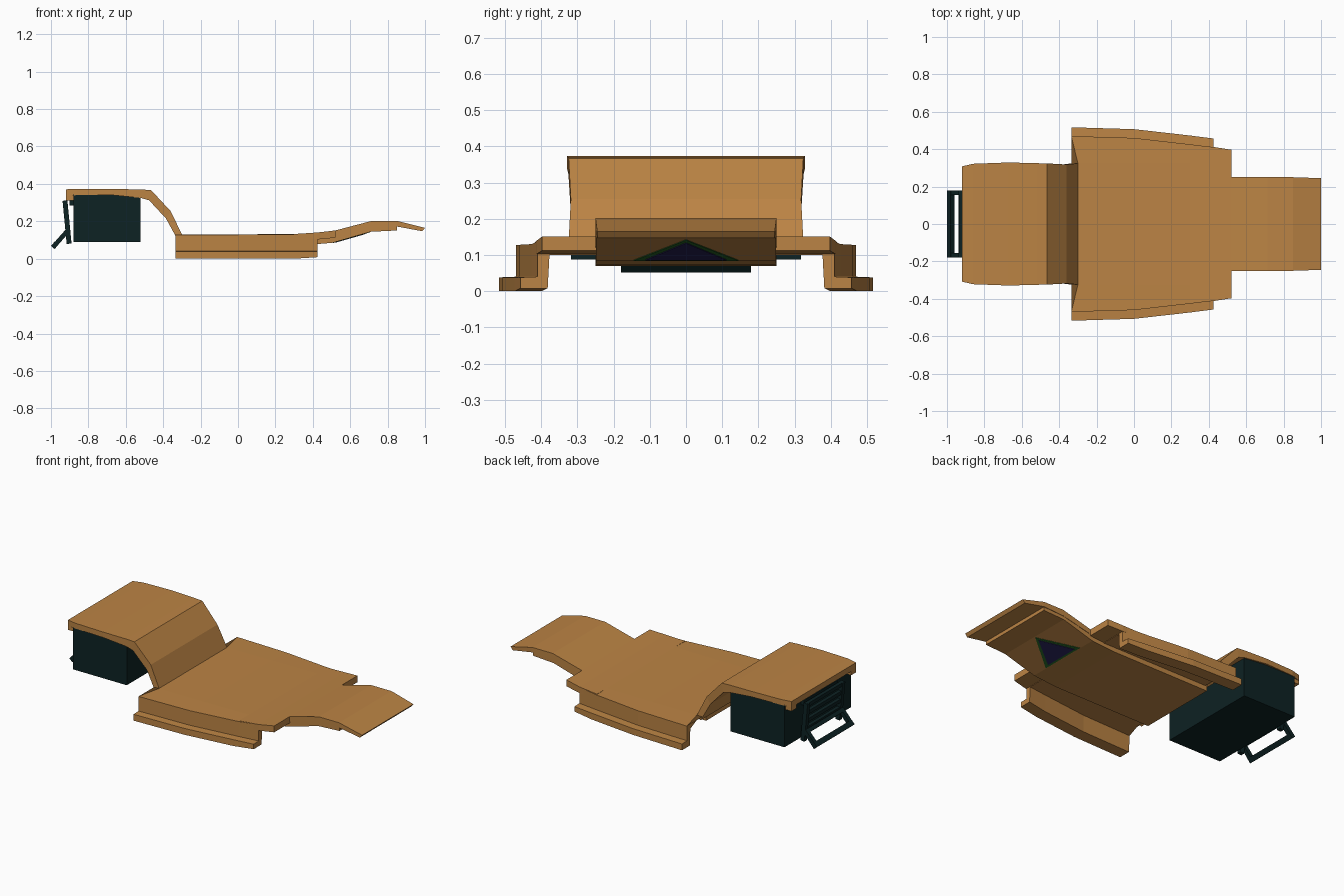
import bpy, bmesh, math
from mathutils import Matrix

if "Cube" in bpy.data.objects:
    bpy.data.objects.remove(bpy.data.objects["Cube"])


def material(name, rgb):
    m = bpy.data.materials.new(name)
    m.diffuse_color = (*rgb, 1)
    m.use_nodes = True
    m.node_tree.nodes["Principled BSDF"].inputs["Base Color"].default_value = m.diffuse_color
    return m


BROWN = material("ochre brown", (0.50, 0.23, 0.058))
TEAL = material("dark teal", (0.004, 0.016, 0.017))
NAVY = material("navy", (0.02, 0.015, 0.09))
GREEN = material("green", (0.02, 0.12, 0.02))


def finish(bm, name, mat):
    bmesh.ops.recalc_face_normals(bm, faces=bm.faces)
    me = bpy.data.meshes.new(name)
    bm.to_mesh(me)
    bm.free()
    me.materials.append(mat)
    ob = bpy.data.objects.new(name, me)
    bpy.context.collection.objects.link(ob)
    return ob


def loft(name, rings, mat):
    """Closed rings of equal length joined in order, ends capped."""
    bm = bmesh.new()
    vs = [[bm.verts.new(p) for p in r] for r in rings]
    n = len(rings[0])
    for a, b in zip(vs, vs[1:]):
        for i in range(n):
            j = (i + 1) % n
            bm.faces.new((a[i], a[j], b[j], b[i]))
    bm.faces.new(vs[0])
    bm.faces.new(vs[-1])
    return finish(bm, name, mat)


def ribbon(name, stations, mat):
    """Bent slab; station = (top x, top z, bottom x, bottom z, half width)."""
    return loft(name, [[(tx, -w, tz), (tx, w, tz), (bx, w, bz), (bx, -w, bz)]
                       for tx, tz, bx, bz, w in stations], mat)


def box(name, x0, x1, y0, y1, z0, z1, mat):
    return loft(name, [[(x, y0, z0), (x, y1, z0), (x, y1, z1), (x, y0, z1)]
                       for x in (x0, x1)], mat)


def bar(name, a, b, y0, y1, t, mat):
    """Plank of thickness t from a to b in the xz plane."""
    dx, dz = b[0] - a[0], b[1] - a[1]
    d = math.hypot(dx, dz)
    nx, nz = -dz / d * t / 2, dx / d * t / 2
    return loft(name, [[(a[0] + nx, y, a[1] + nz), (b[0] + nx, y, b[1] + nz),
                        (b[0] - nx, y, b[1] - nz), (a[0] - nx, y, a[1] - nz)]
                       for y in (y0, y1)], mat)


# floor pan with stepped side sills, one cross-section lofted along x
rings = []
for x, Y, zt in ((-0.335, 0.517, 0.13), (0, 0.507, 0.13), (0.3, 0.473, 0.132), (0.425, 0.457, 0.14)):
    zb = 0.008 if x > 0.4 else 0
    half = [(0.325, zt), (Y - 0.047, zt - 0.002), (Y - 0.047, 0.04), (Y, 0.038), (Y, zb),
            (Y - 0.075, zb), (Y - 0.08, 0.1), (0.325, 0.1)]
    pts = half + [(-y, z) for y, z in reversed(half)]
    rings.append([(-0.30 if x < -0.3 and abs(y) < 0.4 else x, y, z) for y, z in pts])
loft("floor_pan", rings, BROWN)
ribbon("floor_front_edge", [(0.3, 0.132, 0.3, 0.1, 0.42), (0.425, 0.14, 0.425, 0.103, 0.412),
                            (0.52, 0.151, 0.52, 0.112, 0.397)], BROWN)

# front tongue and the tray beneath it
ribbon("front_tongue", [(0.42, 0.139, 0.42, 0.105, 0.25), (0.52, 0.151, 0.52, 0.12, 0.25),
                        (0.715, 0.202, 0.715, 0.165, 0.25), (0.85, 0.202, 0.85, 0.172, 0.25),
                        (1.0, 0.165, 0.985, 0.147, 0.245)], BROWN)
ribbon("under_tray", [(-0.31, 0.11, -0.31, 0.07, 0.25), (0.35, 0.11, 0.35, 0.072, 0.25),
                      (0.505, 0.13, 0.505, 0.085, 0.248), (0.71, 0.19, 0.71, 0.144, 0.248),
                      (0.85, 0.195, 0.85, 0.151, 0.246)], BROWN)


# painted triangle on the sloped underside
def triangle(name, x0, x1, w, off, mat):
    def z(x):
        return 0.085 + (x - 0.505) * 0.288 - off
    loft(name, [[(x0, -w, z(x0) + h), (x0, w, z(x0) + h), (x1, 0, z(x1) + h)]
                for h in (0, 0.006)], mat)


triangle("triangle_border", 0.508, 0.705, 0.145, 0.002, GREEN)
triangle("triangle_panel", 0.520, 0.682, 0.112, 0.004, NAVY)

# raised rear deck and the slope down to the floor
ribbon("rear_deck", [(-0.92, 0.371, -0.92, 0.335, 0.308), (-0.86, 0.373, -0.86, 0.34, 0.322),
                     (-0.67, 0.373, -0.67, 0.34, 0.329), (-0.52, 0.37, -0.52, 0.325, 0.325),
                     (-0.465, 0.367, -0.475, 0.312, 0.324), (-0.36, 0.254, -0.385, 0.215, 0.318),
                     (-0.295, 0.12, -0.325, 0.105, 0.325)], BROWN)
for s in (-1, 1):
    ya, yb = sorted((s * 0.26, s * 0.308))
    box("deck_corner_tab", -0.92, -0.87, ya, yb, 0.312, 0.345, BROWN)

# engine block below the deck
box("engine_block", -0.88, -0.52, -0.318, 0.318, 0.088, 0.345, TEAL)

# folding rear frame: upright and tilted step
for s in (-1, 1):
    ya, yb = sorted((s * 0.155, s * 0.18))
    bar("upright_side", (-0.925, 0.31), (-0.903, 0.08), ya, yb, 0.026, TEAL)
    bar("step_side", (-0.915, 0.145), (-0.99, 0.06), ya, yb, 0.024, TEAL)
for z in (0.30, 0.25, 0.20, 0.15):
    x = -0.925 + (0.31 - z) * 0.096
    bar("upright_rung", (x, z + 0.011), (x + 0.002, z - 0.011), -0.18, 0.18, 0.02, TEAL)
bar("step_outer_bar", (-0.97, 0.083), (-0.99, 0.06), -0.18, 0.18, 0.026, TEAL)
bar("step_inner_bar", (-0.915, 0.145), (-0.93, 0.128), -0.18, 0.18, 0.024, TEAL)
bar("hinge_bar", (-0.90, 0.30), (-0.88, 0.30), -0.16, 0.16, 0.03, TEAL)
